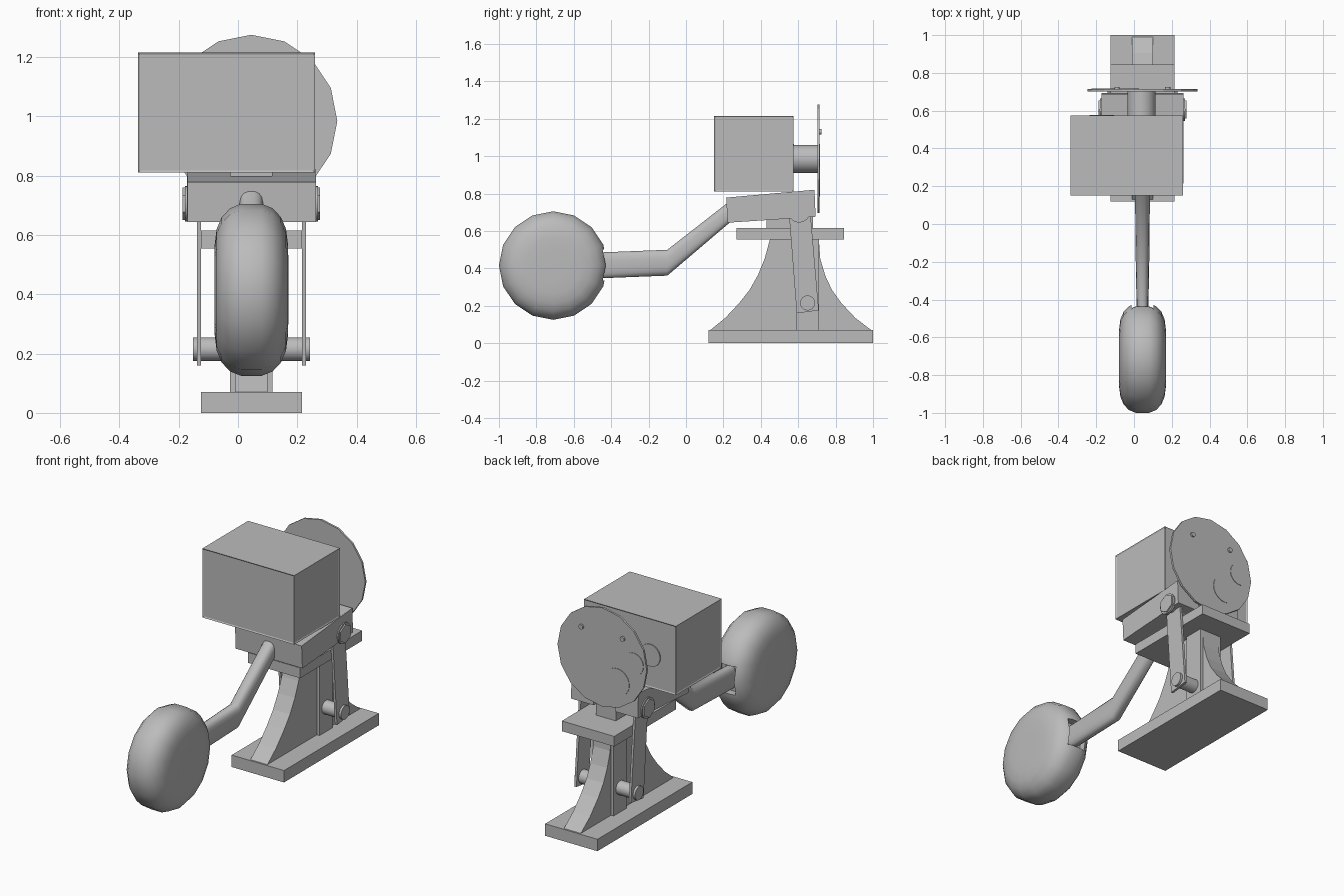
import bpy, bmesh, math
from mathutils import Vector, Matrix

if "Cube" in bpy.data.objects:
    bpy.data.objects.remove(bpy.data.objects["Cube"], do_unlink=True)

grey = bpy.data.materials.new("plain_grey")
grey.use_nodes = True
grey.diffuse_color = (0.5, 0.5, 0.5, 1)
grey.node_tree.nodes["Principled BSDF"].inputs["Base Color"].default_value = (0.5, 0.5, 0.5, 1)

MID = 0.045  # x of the symmetry plane of the mechanism


def finish(name, bm, smooth=None):
    bmesh.ops.recalc_face_normals(bm, faces=bm.faces)
    mesh = bpy.data.meshes.new(name)
    bm.to_mesh(mesh)
    bm.free()
    ob = bpy.data.objects.new(name, mesh)
    bpy.context.collection.objects.link(ob)
    mesh.materials.append(grey)
    if smooth:
        bpy.ops.object.select_all(action='DESELECT')
        ob.select_set(True)
        bpy.context.view_layer.objects.active = ob
        bpy.ops.object.shade_smooth_by_angle(angle=math.radians(smooth))
    return ob


def loft(bm, rings):
    """Skin a list of equal-length closed rings and cap the ends."""
    rings = [[bm.verts.new(p) for p in ring] for ring in rings]
    n = len(rings[0])
    for a, b in zip(rings, rings[1:]):
        for i in range(n):
            j = (i + 1) % n
            bm.faces.new((a[i], a[j], b[j], b[i]))
    bm.faces.new(rings[0])
    bm.faces.new(rings[-1])


def slab(name, profile, x0, x1):
    """Extrude a y-z profile along x."""
    bm = bmesh.new()
    loft(bm, [[(x, y, z) for y, z in profile] for x in (x0, x1)])
    return finish(name, bm)


def box(name, x0, x1, y0, y1, z0, z1):
    return slab(name, [(y0, z0), (y1, z0), (y1, z1), (y0, z1)], x0, x1)


def rod(name, start, end, radius, sides=24, smooth=40):
    """Cylinder between two points, with a vertex on the vertical axis."""
    start, end = Vector(start), Vector(end)
    axis = (end - start).normalized()
    up = Vector((0, 0, 1))
    side = axis.cross(up)
    bm = bmesh.new()
    angles = [2 * math.pi * i / sides for i in range(sides)]
    loft(bm, [[c + radius * (up * math.cos(a) + side * math.sin(a)) for a in angles]
              for c in (start, end)])
    return finish(name, bm, smooth)


# Pedestal: base, curved web, rib, top plate and pivot lug
box("base", -0.125, 0.215, 0.12, 1.0, 0, 0.07)
web = [(0.13, 0.07), (0.21, 0.135), (0.285, 0.215), (0.34, 0.285), (0.385, 0.365),
       (0.42, 0.45), (0.45, 0.56), (0.71, 0.56), (0.718, 0.45), (0.745, 0.36),
       (0.78, 0.285), (0.83, 0.215), (0.905, 0.135), (0.99, 0.07)]
slab("curved_web", web, -0.01, 0.1)
box("centre_rib", -0.027, 0.117, 0.59, 0.71, 0.07, 0.56)
box("top_plate", -0.125, 0.215, 0.27, 0.845, 0.555, 0.615)
box("pivot_lug", -0.02, 0.11, 0.43, 0.68, 0.61, 0.76)

# Tilted rocker beam with a fork at the back
slab("rocker_beam", [(0.222, 0.644), (0.45, 0.659), (0.45, 0.799), (0.215, 0.778)], -0.17, 0.263)
cheek = [(0.45, 0.659), (0.693, 0.676), (0.687, 0.82), (0.45, 0.799)]
for side, sign in (("right", -1), ("left", 1)):
    def at(offset):
        return MID + sign * offset
    slab(side + "_fork_cheek", cheek, at(0.07), at(0.217))
    # Pivot bolt heads, links and crank pin ends
    rod(side + "_washer", (at(0.21), 0.605, 0.705), (at(0.224), 0.605, 0.705), 0.06)
    rod(side + "_bolt_head", (at(0.22), 0.605, 0.705), (at(0.232), 0.605, 0.705), 0.055, 6, None)
    slab(side + "_link", [(0.592, 0.16), (0.71, 0.175), (0.665, 0.7), (0.55, 0.7)],
         at(0.17), at(0.184))
rod("pivot_bolt", (-0.15, 0.605, 0.705), (0.24, 0.605, 0.705), 0.04)
rod("crank_pin", (-0.152, 0.65, 0.215), (0.242, 0.65, 0.215), 0.04)

# Housing with shallow recessed side panels
bm = bmesh.new()
bmesh.ops.create_cube(bm, size=1, matrix=Matrix.Translation((-0.0385, 0.3625, 1.0125))
                      @ Matrix.Diagonal((0.597, 0.425, 0.405, 1)))
bm.normal_update()
bmesh.ops.inset_individual(bm, faces=[f for f in bm.faces if abs(f.normal.z) < 0.5],
                           thickness=0.01, depth=-0.004)
finish("housing", bm)

# Shaft, disc, studs and thin round plates
rod("shaft", (0.04, 0.56, 0.985), (0.04, 0.705, 0.985), 0.075)
rod("disc", (MID, 0.702, 0.985), (MID, 0.714, 0.985), 0.29, 16, None)
for x in (-0.09, 0.178):
    rod("disc_stud", (x, 0.71, 1.13), (x, 0.724, 1.13), 0.014, 12)
rod("large_disc_plate", (-0.053, 0.71, 0.865), (-0.053, 0.717, 0.865), 0.08)
rod("small_disc_plate", (-0.16, 0.71, 1.0), (-0.16, 0.717, 1.0), 0.065)
rod("housing_plate", (-0.17, 0.568, 1.0), (-0.17, 0.577, 1.0), 0.065)

# Bent arm with a rounded section
rings = []
for y, z, half_w, half_h in ((-0.6, 0.415, 0.03, 0.07), (-0.43, 0.417, 0.032, 0.07),
                             (-0.1, 0.43, 0.038, 0.07), (0.24, 0.707, 0.04, 0.058)):
    ring = []
    for i in range(16):
        a = 2 * math.pi * (i + 0.5) / 16
        c, s = math.cos(a), math.sin(a)
        ring.append((MID + half_w * math.copysign(abs(c) ** 0.7, c), y,
                     z + half_h * math.copysign(abs(s) ** 0.7, s)))
    rings.append(ring)
bm = bmesh.new()
loft(bm, rings)
finish("bent_arm", bm, 50)

# Rounded drum at the end of the arm
half = [(0.125, 0.08), (0.124, 0.15), (0.117, 0.205), (0.1, 0.245), (0.072, 0.275), (0.035, 0.29)]
profile = [(-x, r) for x, r in half] + [(x, r) for x, r in reversed(half)]
bm = bmesh.new()
loft(bm, [[(MID + x, -0.71 + r * math.cos(math.tau * i / 16), 0.415 + r * math.sin(math.tau * i / 16))
           for i in range(16)] for x, r in profile])
drum = finish("drum", bm, 60)

# Socket where the arm enters the drum
cutter = box("socket_cutter", -0.012, 0.102, -0.48, -0.3, 0.335, 0.5)
cutter.hide_render = True
cutter.hide_viewport = True
cut = drum.modifiers.new("socket", 'BOOLEAN')
cut.operation = 'DIFFERENCE'
cut.solver = 'EXACT'
cut.object = cutter
